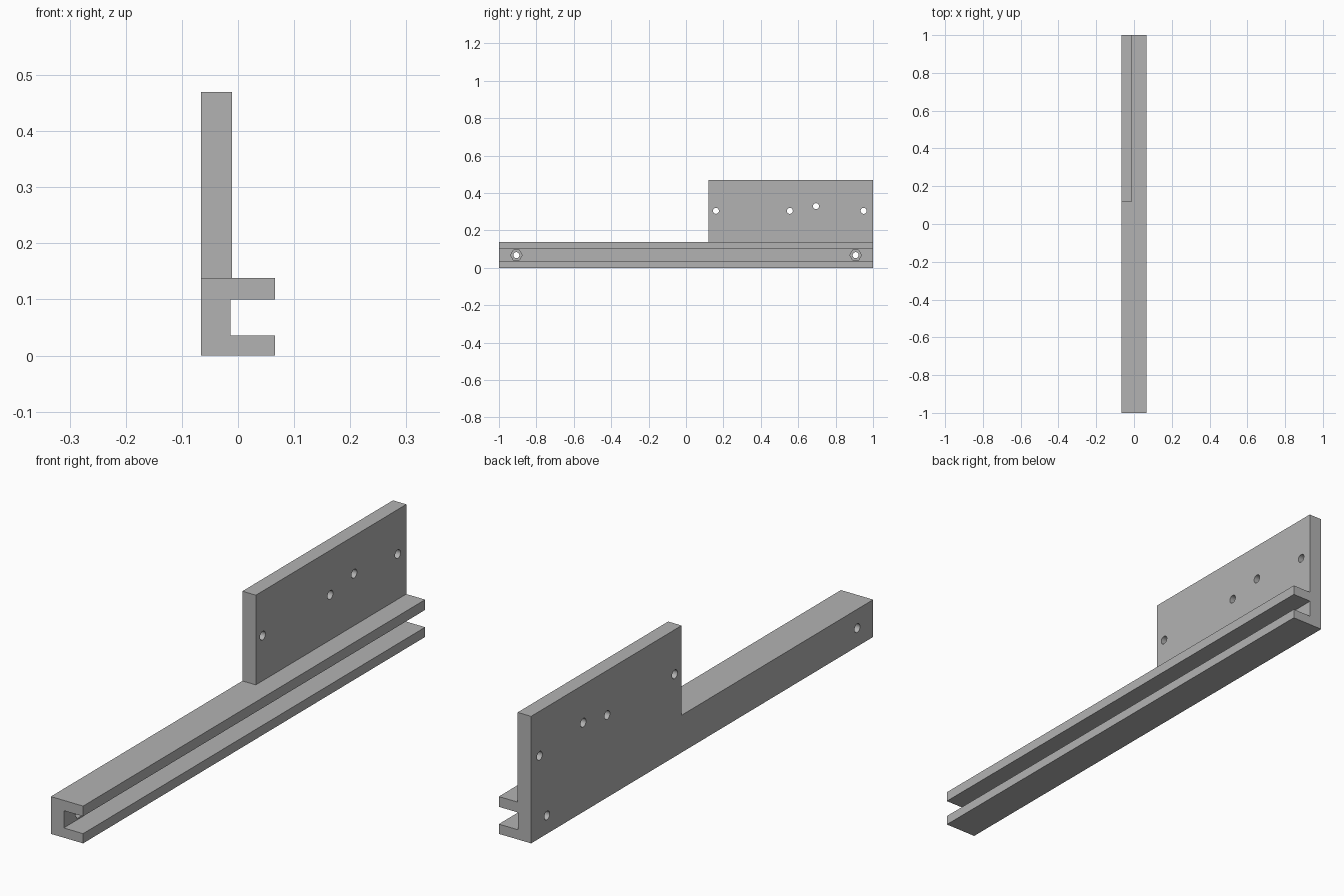
import bpy
import bmesh
import math
from mathutils import Matrix, Vector

if "Cube" in bpy.data.objects:
    bpy.data.objects.remove(bpy.data.objects["Cube"], do_unlink=True)

BACK, LIP = -0.066, 0.066      # outer side faces
WEB, PLATE = -0.013, -0.011    # inner faces of channel web and upright plate
RAIL_TOP, PLATE_TOP = 0.138, 0.47
HOLE_RADIUS = 0.016

grey = bpy.data.materials.new("plain_grey")
grey.use_nodes = True
grey.diffuse_color = (0.45, 0.45, 0.45, 1)
grey.node_tree.nodes["Principled BSDF"].inputs["Base Color"].default_value = grey.diffuse_color


def make_object(name, bm):
    bmesh.ops.recalc_face_normals(bm, faces=bm.faces)
    mesh = bpy.data.meshes.new(name)
    bm.to_mesh(mesh)
    bm.free()
    mesh.materials.append(grey)
    obj = bpy.data.objects.new(name, mesh)
    bpy.context.collection.objects.link(obj)
    return obj


def extrude_profile(name, profile, y0, y1):
    """Sweep an x-z outline along y."""
    bm = bmesh.new()
    face = bm.faces.new([bm.verts.new((x, y0, z)) for x, z in profile])
    swept = bmesh.ops.extrude_face_region(bm, geom=[face])["geom"]
    verts = [g for g in swept if isinstance(g, bmesh.types.BMVert)]
    bmesh.ops.translate(bm, verts=verts, vec=Vector((0, y1 - y0, 0)))
    return make_object(name, bm)


def drill(obj, y, z, radius, x0, x1, sides=32):
    """Cut a prism-shaped hole running along x."""
    bm = bmesh.new()
    place = Matrix.Translation(((x0 + x1) / 2, y, z)) @ Matrix.Rotation(math.pi / 2, 4, "Y")
    place = place @ Matrix.Rotation(math.pi / 2, 4, "Z")
    if sides == 6:
        place = place @ Matrix.Rotation(math.pi / 6, 4, "Z")
    bmesh.ops.create_cone(bm, cap_ends=True, segments=sides, radius1=radius,
                          radius2=radius, depth=x1 - x0, matrix=place)
    cutter = make_object("hole_cutter", bm)
    cutter.hide_render = True
    mod = obj.modifiers.new("hole", "BOOLEAN")
    mod.operation = "DIFFERENCE"
    mod.solver = "EXACT"
    mod.object = cutter
    bpy.context.view_layer.objects.active = obj
    bpy.ops.object.modifier_apply(modifier=mod.name)
    bpy.data.objects.remove(cutter, do_unlink=True)


# C-shaped channel rail, open towards +x
rail = extrude_profile("channel_rail", [
    (BACK, 0), (LIP, 0), (LIP, 0.036), (WEB, 0.036),
    (WEB, 0.1), (LIP, 0.1), (LIP, RAIL_TOP), (BACK, RAIL_TOP)], -1, 1)

# Upright mounting plate on the rear half of the rail
plate = extrude_profile("mounting_plate", [
    (BACK, RAIL_TOP), (PLATE, RAIL_TOP), (PLATE, PLATE_TOP), (BACK, PLATE_TOP)], 0.12, 1)

# Rail bolt holes with a hexagonal recess inside the channel
for y in (-0.907, 0.907):
    drill(rail, y, 0.068, HOLE_RADIUS, -0.1, 0.03)
    drill(rail, y, 0.068, 0.031, -0.034, 0.03, sides=6)

# Plate through holes
for y, z in ((0.16, 0.305), (0.555, 0.305), (0.695, 0.33), (0.95, 0.305)):
    drill(plate, y, z, HOLE_RADIUS, -0.1, 0.03)

# Round hole walls, crisp edges elsewhere
for obj in (rail, plate):
    bpy.ops.object.select_all(action="DESELECT")
    obj.select_set(True)
    bpy.context.view_layer.objects.active = obj
    bpy.ops.object.shade_smooth_by_angle(angle=math.radians(30))
